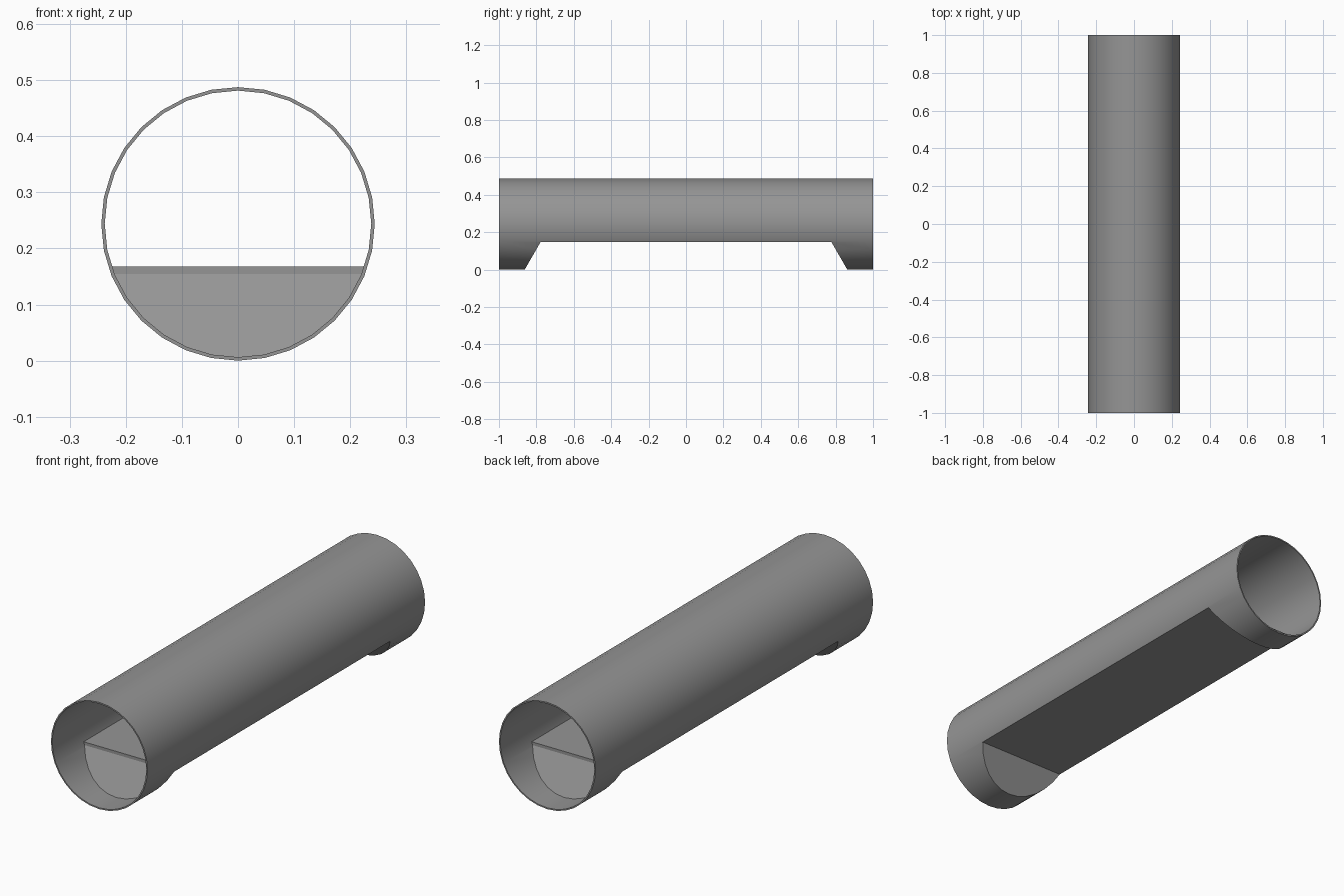
import bpy, bmesh, math

if "Cube" in bpy.data.objects:
    bpy.data.objects.remove(bpy.data.objects["Cube"])

CZ, R_OUT, R_IN, SIDES = 0.2437, 0.2437, 0.2375, 32
FLOOR_LOW, CREASE, FLOOR_TOP = 0.146, 0.154, 0.168
SLOPE = math.tan(math.radians(30))
Y_IN = 0.778   # underside corner of the floor
Y_OUT = 0.792  # front edge of the floor


def make(name, bm):
    bmesh.ops.recalc_face_normals(bm, faces=bm.faces)
    mesh = bpy.data.meshes.new(name)
    bm.to_mesh(mesh)
    bm.free()
    obj = bpy.data.objects.new(name, mesh)
    bpy.context.collection.objects.link(obj)
    return obj


def ring(bm, r, y):
    step = 2 * math.pi / SIDES
    return [bm.verts.new((r * math.sin(i * step), y, CZ + r * math.cos(i * step)))
            for i in range(SIDES)]


def bridge(bm, a, b):
    for i in range(len(a)):
        j = (i + 1) % len(a)
        bm.faces.new((a[i], a[j], b[j], b[i]))


def prism(name, profile):
    """Extrude a y-z profile across x."""
    bm = bmesh.new()
    a, b = [[bm.verts.new((x, y, z)) for y, z in profile] for x in (-0.4, 0.4)]
    bridge(bm, a, b)
    bm.faces.new(a)
    bm.faces.new(b)
    return make(name, bm)


def boolean(obj, other, operation):
    mod = obj.modifiers.new("cut", 'BOOLEAN')
    mod.operation, mod.solver, mod.object = operation, 'EXACT', other
    deps = bpy.context.evaluated_depsgraph_get()
    mesh = bpy.data.meshes.new_from_object(obj.evaluated_get(deps))
    obj.modifiers.clear()
    obj.data = mesh
    bpy.data.objects.remove(other)


# open tube with a thin wall
bm = bmesh.new()
rings = [ring(bm, r, y) for r, y in ((R_OUT, -1), (R_OUT, 1), (R_IN, 1), (R_IN, -1))]
for k in range(4):
    bridge(bm, rings[k], rings[(k + 1) % 4])
tube = make("tube", bm)

# recess under the tube
z0 = -0.05
y0 = Y_IN + (FLOOR_LOW - z0) * SLOPE
under = [(-y0, z0), (-Y_IN, FLOOR_LOW), (Y_IN, FLOOR_LOW), (y0, z0)]
boolean(tube, prism("recess_cutter", under), 'DIFFERENCE')

# raised floor with sloping end plates, trimmed to the tube
y1 = Y_OUT + (CREASE - z0) * SLOPE
liner = prism("raised_floor", under + [
    (y1, z0), (Y_OUT, CREASE), (Y_OUT, FLOOR_TOP),
    (-Y_OUT, FLOOR_TOP), (-Y_OUT, CREASE), (-y1, z0)])
bm = bmesh.new()
a, b = ring(bm, R_OUT - 0.001, -1.2), ring(bm, R_OUT - 0.001, 1.2)
bridge(bm, a, b)
bm.faces.new(a)
bm.faces.new(b)
boolean(liner, make("trim_cutter", bm), 'INTERSECT')

# dark grey, smooth round surfaces with sharp edges
grey = bpy.data.materials.new("dark_grey")
grey.diffuse_color = (0.3, 0.3, 0.3, 1)
grey.use_nodes = True
grey.node_tree.nodes["Principled BSDF"].inputs["Base Color"].default_value = grey.diffuse_color
bpy.ops.object.select_all(action='DESELECT')
for obj in (tube, liner):
    obj.data.materials.clear()
    obj.data.materials.append(grey)
    obj.select_set(True)
    bpy.context.view_layer.objects.active = obj
bpy.ops.object.shade_smooth_by_angle(angle=math.radians(25))
